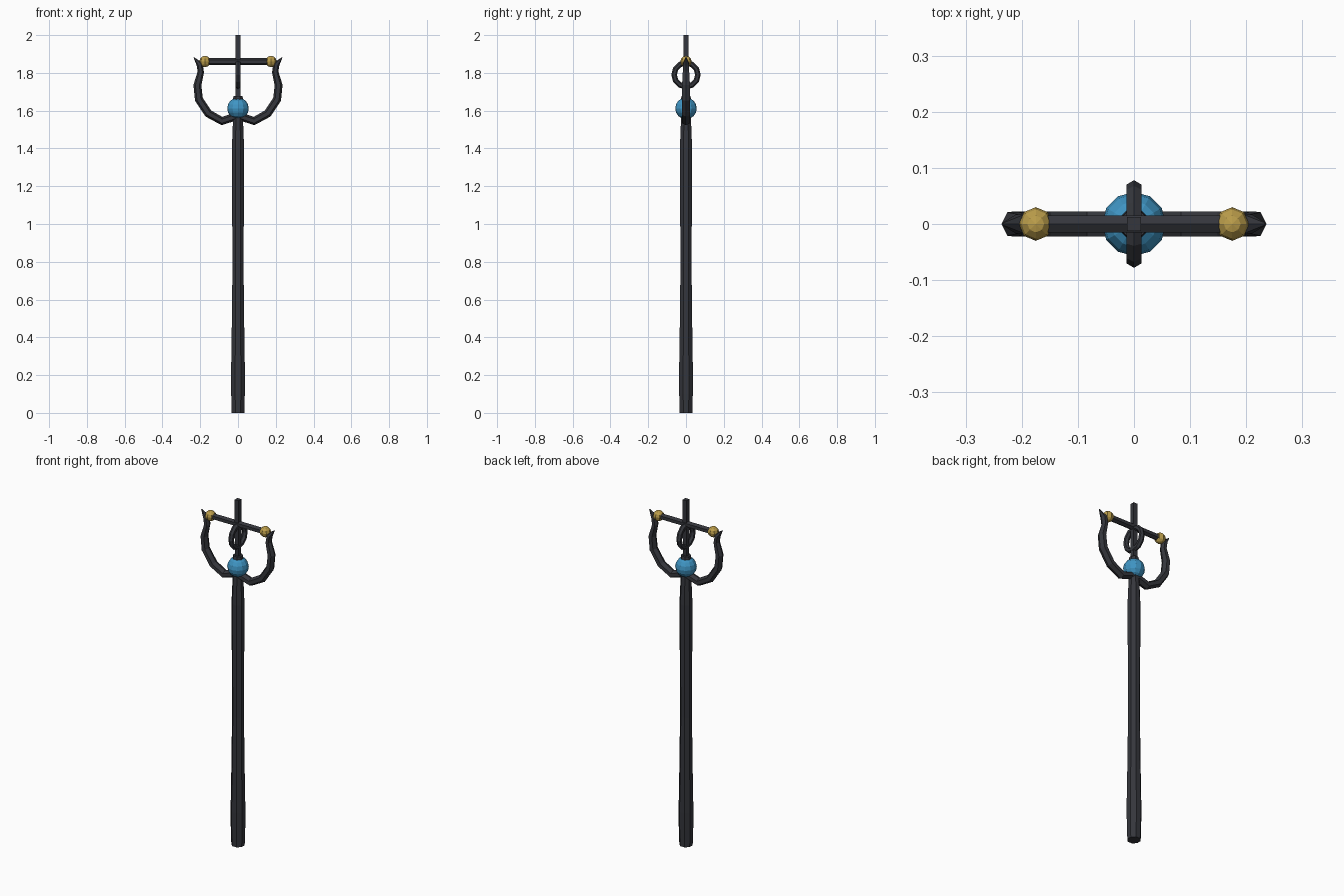
import bpy, bmesh
from math import cos, sin, pi, tau
from mathutils import Vector

if "Cube" in bpy.data.objects:
    bpy.data.objects.remove(bpy.data.objects["Cube"])


def material(name, color):
    m = bpy.data.materials.new(name)
    m.diffuse_color = (*color, 1)
    m.use_nodes = True
    m.node_tree.nodes["Principled BSDF"].inputs["Base Color"].default_value = m.diffuse_color
    return m


DARK = material("dark_iron", (0.035, 0.037, 0.045))
BLUE = material("blue_gem", (0.05, 0.30, 0.55))
GOLD = material("gold", (0.50, 0.34, 0.07))


def finish(name, bm, mat):
    bmesh.ops.recalc_face_normals(bm, faces=bm.faces[:])
    me = bpy.data.meshes.new(name)
    bm.to_mesh(me)
    bm.free()
    me.materials.append(mat)
    ob = bpy.data.objects.new(name, me)
    bpy.context.collection.objects.link(ob)
    return ob


def sweep(name, path, radii, sides, mat, side=(0, 1, 0), closed=False, turn=0.0, squash=1.0):
    """Flat-faced tube along a planar path; 'side' is the plane normal."""
    bm = bmesh.new()
    pts = [Vector(p) for p in path]
    n, b = len(pts), Vector(side)
    rings = []
    for i, p in enumerate(pts):
        if closed:
            t = pts[(i + 1) % n] - pts[i - 1]
        else:
            t = pts[min(i + 1, n - 1)] - pts[max(i - 1, 0)]
        u = b.cross(t.normalized())
        r = radii[i]
        rings.append([bm.verts.new(p + u * r * cos(turn + tau * k / sides)
                                   + b * r * squash * sin(turn + tau * k / sides))
                      for k in range(sides)])
    for i in range(n if closed else n - 1):
        a, c = rings[i], rings[(i + 1) % n]
        for k in range(sides):
            j = (k + 1) % sides
            bm.faces.new((a[k], a[j], c[j], c[k]))
    if not closed:
        bm.faces.new(rings[0])
        bm.faces.new(rings[-1])
    return finish(name, bm, mat)


def ball(name, loc, r, seg, rows, mat):
    bm = bmesh.new()
    bmesh.ops.create_uvsphere(bm, u_segments=seg, v_segments=rows, radius=r)
    bmesh.ops.translate(bm, vec=loc, verts=bm.verts[:])
    return finish(name, bm, mat)


def upright(name, profile, sides, mat, turn=0.0):
    return sweep(name, [(0, 0, z) for z, r in profile], [r for z, r in profile],
                 sides, mat, turn=turn)


# Shaft with a swollen foot and a slight waist
upright("shaft", [(0, .036), (.1, .039), (.2, .040), (.36, .037), (.75, .032),
                  (1.0, .033), (1.4, .035), (1.57, .028)], 8, DARK, pi / 8)

# Crescent with flared pointed tips, dipping on both sides of the shaft
half = [(.085, 1.545, .022), (.157, 1.585, .022), (.207, 1.66, .022),
        (.215, 1.735, .021), (.197, 1.805, .017), (.203, 1.845, .017), (.234, 1.882, .002)]
outline = [(-x, z, r) for x, z, r in reversed(half)] + [(0, 1.573, .022)] + half
sweep("crescent", [(x, 0, z) for x, z, r in outline], [r for x, z, r in outline],
      6, DARK, squash=1.15)

# Gem and its collar
ball("gem", (0, 0, 1.612), .057, 12, 8, BLUE)
upright("collar", [(1.652, .030), (1.678, .026)], 8, DARK, pi / 8)

# Thin square spire
upright("spire", [(1.66, .017), (2.0, .018)], 4, DARK, pi / 4)

# Ring standing across the crescent
sweep("ring", [(0, .063 * cos(tau * i / 12), 1.79 + .063 * sin(tau * i / 12)) for i in range(12)],
      [.015] * 12, 6, DARK, side=(1, 0, 0), closed=True)

# Crossbar with a ball at each end
sweep("crossbar", [(-.18, 0, 1.86), (.18, 0, 1.86)], [.018] * 2, 6, DARK, turn=0)
for s, label in ((-1, "left"), (1, "right")):
    ball("end_ball_" + label, (s * .175, 0, 1.86), .030, 8, 6, GOLD)
